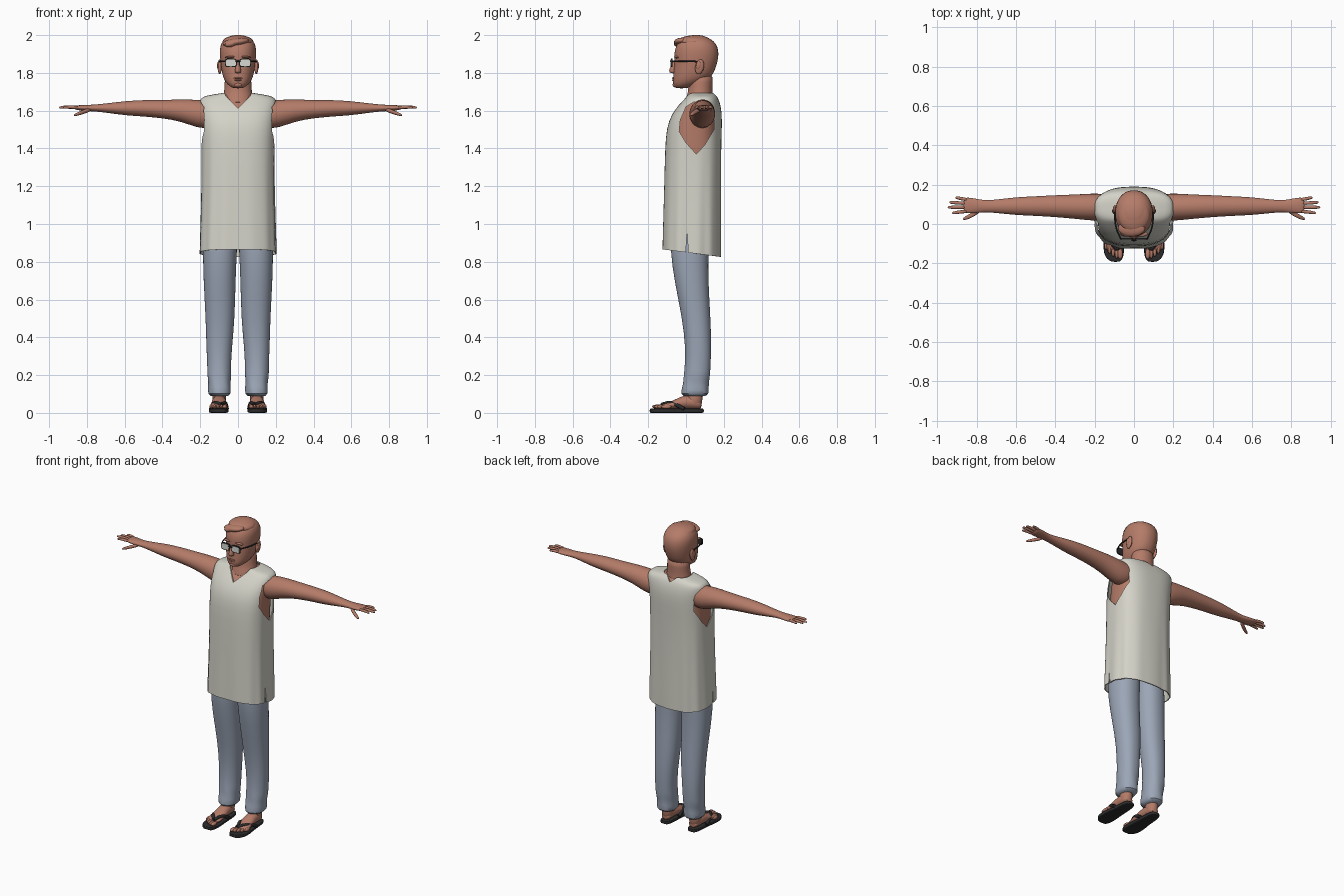
import bpy, bmesh, math
from mathutils import Matrix, Vector

cube = bpy.data.objects.get("Cube")
if cube:
    bpy.data.objects.remove(cube, do_unlink=True)


def material(name, rgb):
    m = bpy.data.materials.new(name)
    m.use_nodes = True
    m.diffuse_color = (*rgb, 1)
    m.node_tree.nodes["Principled BSDF"].inputs["Base Color"].default_value = (*rgb, 1)
    return m


SKIN = material("skin", (0.46, 0.2, 0.14))
SHIRT = material("off_white_cloth", (0.66, 0.65, 0.58))
JEANS = material("pale_blue_denim", (0.33, 0.38, 0.47))
BLACK = material("black_rubber", (0.025, 0.025, 0.027))
LENS = material("pale_lens", (0.68, 0.7, 0.64))


def finish(name, bm, mat):
    bmesh.ops.recalc_face_normals(bm, faces=bm.faces[:])
    me = bpy.data.meshes.new(name)
    bm.to_mesh(me)
    bm.free()
    me.materials.append(mat)
    ob = bpy.data.objects.new(name, me)
    bpy.context.collection.objects.link(ob)
    return ob


def bake(ob, angle=40):
    """Apply modifiers and shade smooth."""
    deps = bpy.context.evaluated_depsgraph_get()
    me = bpy.data.meshes.new_from_object(ob.evaluated_get(deps))
    ob.modifiers.clear()
    ob.data = me
    bpy.ops.object.select_all(action="DESELECT")
    ob.select_set(True)
    bpy.context.view_layer.objects.active = ob
    bpy.ops.object.shade_smooth_by_angle(angle=math.radians(angle))
    return ob


def loft(name, rings, mat, axis="z", power=2.0, seg=24, caps=True, levels=1, ripple=None, done=True):
    """Skin rings (t, u, v, radius_u, radius_v) set along an axis."""
    bm = bmesh.new()
    rows = []
    for t, u, v, ru, rv in rings:
        row = []
        for i in range(seg):
            a = math.tau * i / seg
            c, s = math.cos(a), math.sin(a)
            k = 1 + (ripple(t, a) if ripple else 0)
            p = u + k * ru * math.copysign(abs(c) ** (2 / power), c)
            q = v + k * rv * math.copysign(abs(s) ** (2 / power), s)
            row.append(bm.verts.new({"z": (p, q, t), "x": (t, p, q), "y": (p, t, q)}[axis]))
        rows.append(row)
    for a, b in zip(rows, rows[1:]):
        for i in range(seg):
            j = (i + 1) % seg
            bm.faces.new((a[i], a[j], b[j], b[i]))
    if caps:
        bm.faces.new(rows[0])
        bm.faces.new(rows[-1])
    ob = finish(name, bm, mat)
    if levels:
        ob.modifiers.new("smooth", "SUBSURF").levels = levels
    return bake(ob) if done else ob


def span(rings, inset=0):
    """Turn (z, front, back, half_width) into centred rings."""
    return [(z, 0, (f + b) / 2, w - inset, (b - f) / 2 - inset) for z, f, b, w in rings]


def blob(name, at, size, mat, turn=0, axis="Y"):
    bm = bmesh.new()
    m = Matrix.Translation(at) @ Matrix.Rotation(turn, 4, axis) @ Matrix.Diagonal((*size, 1))
    bmesh.ops.create_uvsphere(bm, u_segments=20, v_segments=12, radius=1, matrix=m)
    return bake(finish(name, bm, mat), 60)


def tube(name, points, radius, mat):
    cu = bpy.data.curves.new(name, "CURVE")
    cu.dimensions = "3D"
    cu.bevel_depth, cu.bevel_resolution, cu.use_fill_caps = radius, 2, True
    sp = cu.splines.new("BEZIER")
    sp.bezier_points.add(len(points) - 1)
    for bp, p in zip(sp.bezier_points, points):
        bp.co = p
        bp.handle_left_type = bp.handle_right_type = "AUTO"
    src = bpy.data.objects.new(name + "_path", cu)
    bpy.context.collection.objects.link(src)
    me = bpy.data.meshes.new_from_object(src.evaluated_get(bpy.context.evaluated_depsgraph_get()))
    bpy.data.objects.remove(src, do_unlink=True)
    me.materials.clear()
    me.materials.append(mat)
    ob = bpy.data.objects.new(name, me)
    bpy.context.collection.objects.link(ob)
    return bake(ob, 50)


def cut(target, outline, start, end, axis):
    """Subtract a prism whose outline lies across the given axis."""
    bm = bmesh.new()
    vs = [bm.verts.new((start, p, q) if axis == "x" else (p, start, q)) for p, q in outline]
    face = bm.faces.new(vs)
    new = bmesh.ops.extrude_face_region(bm, geom=[face])["geom"]
    move = Vector((end - start, 0, 0) if axis == "x" else (0, end - start, 0))
    bmesh.ops.translate(bm, vec=move, verts=[g for g in new if isinstance(g, bmesh.types.BMVert)])
    cutter = finish("cutter", bm, SHIRT)
    cutter.hide_render = True
    mod = target.modifiers.new("cut", "BOOLEAN")
    mod.operation, mod.object, mod.solver = "DIFFERENCE", cutter, "EXACT"
    bake(target)
    bpy.data.objects.remove(cutter, do_unlink=True)


# Shirt: thin draped shell with neck, arm and side openings
body = [(0.85, -0.122, 0.182, 0.2), (0.95, -0.12, 0.182, 0.197), (1.2, -0.113, 0.181, 0.19),
        (1.4, -0.108, 0.183, 0.19), (1.51, -0.1, 0.187, 0.193), (1.58, -0.073, 0.187, 0.197),
        (1.63, -0.035, 0.18, 0.2), (1.663, -0.003, 0.168, 0.199), (1.677, 0.008, 0.158, 0.17),
        (1.69, 0.015, 0.145, 0.085)]


def folds(z, a):
    return 0.022 * max(0, (1.5 - z) / 0.65) * math.sin(13 * a) * (0.6 + 0.4 * math.cos(3 * a))


shirt = loft("shirt", span(body), SHIRT, power=2.7, seg=64, caps=False, ripple=folds, done=False)
for v in shirt.data.vertices:
    if v.co.z < 0.86:
        v.co.z -= 0.13 * v.co.y
solid = shirt.modifiers.new("cloth", "SOLIDIFY")
solid.thickness, solid.offset = 0.006, 0
bake(shirt)
armhole = [(0.055, 1.37), (0.0, 1.43), (-0.036, 1.49), (-0.03, 1.55), (0.0, 1.62), (0.04, 1.645),
           (0.12, 1.645), (0.15, 1.6), (0.148, 1.5), (0.1, 1.42)]
slit = [(-0.004, 0.8), (0.014, 0.8), (0.006, 0.96)]
for s in (1, -1):
    cut(shirt, armhole, s * 0.11, s * 0.3, "x")
    cut(shirt, slit, s * 0.11, s * 0.3, "x")
cut(shirt, [(-0.078, 1.72), (0.078, 1.72), (0.066, 1.68), (0, 1.613), (-0.066, 1.68)], -0.3, 0.07, "y")
cut(shirt, [(-0.07, 1.72), (0.07, 1.72), (0, 1.662)], 0.07, 0.3, "y")

# Bare torso and neck
loft("torso", span(body[2:], 0.016), SKIN, power=2.6, seg=40)
loft("neck", span([(1.62, -0.02, 0.15, 0.09), (1.67, 0.0, 0.145, 0.082), (1.7, 0.012, 0.14, 0.073),
                   (1.75, 0.012, 0.142, 0.071), (1.8, 0.02, 0.145, 0.07)]), SKIN)

# Head
loft("head", span([(1.718, -0.05, 0.0, 0.022), (1.727, -0.064, 0.035, 0.042), (1.748, -0.07, 0.09, 0.065),
                   (1.78, -0.068, 0.138, 0.081), (1.82, -0.065, 0.155, 0.088), (1.86, -0.06, 0.168, 0.093),
                   (1.9, -0.064, 0.174, 0.097), (1.94, -0.055, 0.168, 0.096), (1.97, -0.035, 0.147, 0.082),
                   (1.99, -0.005, 0.11, 0.057), (2.001, 0.025, 0.08, 0.025)]), SKIN, power=2.15, seg=32)
loft("nose", [(1.797, 0, -0.066, 0.013, 0.016), (1.808, 0, -0.07, 0.019, 0.024),
              (1.835, 0, -0.066, 0.011, 0.016), (1.868, 0, -0.058, 0.009, 0.008)], SKIN, seg=12)
blob("upper_lip", (0, -0.066, 1.772), (0.024, 0.009, 0.004), SKIN)
blob("lower_lip", (0, -0.064, 1.762), (0.02, 0.01, 0.005), SKIN)
blob("chin", (0, -0.055, 1.737), (0.022, 0.016, 0.014), SKIN)
blob("hair_quiff", (-0.012, -0.022, 1.963), (0.07, 0.042, 0.021), SKIN, -0.15)
blob("hair_curl", (-0.035, -0.042, 1.955), (0.035, 0.022, 0.017), SKIN, -0.3)
blob("hair_top", (0, 0.045, 1.965), (0.082, 0.09, 0.034), SKIN)

# Glasses
tube("glasses_bridge", [(-0.014, -0.08, 1.86), (0, -0.082, 1.863), (0.014, -0.08, 1.86)], 0.004, BLACK)

for s, side in ((1, "left_"), (-1, "right_")):
    blob(side + "ear", (s * 0.097, 0.072, 1.832), (0.011, 0.023, 0.04), SKIN, -0.2, "X")
    blob(side + "ear_hollow", (s * 0.105, 0.066, 1.838), (0.006, 0.012, 0.022), SKIN, -0.2, "X")
    blob(side + "brow", (s * 0.04, -0.05, 1.884), (0.03, 0.014, 0.006), SKIN, s * 0.1)
    loft(side + "lens_frame", [(y, s * 0.038, 1.853, 0.032, 0.023) for y in (-0.079, -0.071)],
         BLACK, "y", 4, levels=0)
    loft(side + "lens", [(y, s * 0.038, 1.853, 0.027, 0.018) for y in (-0.081, -0.078)],
         LENS, "y", 4, levels=0)
    tube(side + "temple", [(s * 0.068, -0.074, 1.862), (s * 0.09, -0.02, 1.862),
                           (s * 0.1, 0.06, 1.86)], 0.004, BLACK)

    # Arm running into the palm
    arm = [(0.1, 0.085, 1.585, 0.06, 0.06), (0.16, 0.086, 1.58, 0.068, 0.072), (0.21, 0.086, 1.582, 0.07, 0.076),
           (0.3, 0.088, 1.602, 0.062, 0.059), (0.4, 0.091, 1.608, 0.056, 0.048), (0.5, 0.091, 1.613, 0.05, 0.044),
           (0.6, 0.091, 1.613, 0.046, 0.038), (0.7, 0.09, 1.614, 0.034, 0.024), (0.76, 0.09, 1.614, 0.029, 0.018),
           (0.81, 0.093, 1.614, 0.038, 0.016), (0.85, 0.095, 1.616, 0.041, 0.013), (0.868, 0.095, 1.616, 0.036, 0.009)]
    loft(side + "arm", [(s * x, *r) for x, *r in arm], SKIN, "x")
    for name, root, tip, reach in (("index", 0.065, 0.056, 0.925), ("middle", 0.085, 0.085, 0.947),
                                   ("ring", 0.105, 0.11, 0.938), ("little", 0.123, 0.134, 0.908)):
        finger = [(0.84, root, 1.616, 0.01, 0.01), (reach - 0.03, (root + tip) / 2, 1.62, 0.009, 0.009),
                  (reach - 0.008, tip, 1.617, 0.008, 0.007), (reach, tip, 1.616, 0.004, 0.004)]
        loft(side + name + "_finger", [(s * x, *r) for x, *r in finger], SKIN, "x", seg=10)
    thumb = [(0.775, 0.077, 1.608, 0.014, 0.012), (0.815, 0.05, 1.595, 0.014, 0.012),
             (0.85, 0.032, 1.582, 0.012, 0.01), (0.87, 0.025, 1.575, 0.005, 0.005)]
    loft(side + "thumb", [(s * x, *r) for x, *r in thumb], SKIN, "x", seg=10)

    # Trouser leg, creased near the cuff
    leg = [(1.0, 0.092, 0.02, 0.093, 0.105), (0.85, 0.096, 0.018, 0.09, 0.1), (0.7, 0.098, 0.028, 0.085, 0.09),
           (0.5, 0.094, 0.055, 0.077, 0.075), (0.35, 0.1, 0.066, 0.068, 0.069), (0.24, 0.1, 0.062, 0.062, 0.068),
           (0.2, 0.1, 0.058, 0.064, 0.07), (0.16, 0.098, 0.052, 0.058, 0.067), (0.12, 0.098, 0.048, 0.061, 0.073),
           (0.082, 0.098, 0.046, 0.058, 0.074)]
    loft(side + "trouser_leg", [(z, s * x, *r) for z, x, *r in leg], JEANS, power=2.2, seg=32,
         ripple=lambda z, a: 0.03 * max(0, 0.4 - z) * 3 * math.sin(5 * a + 40 * z))

    # Foot and flip-flop
    loft(side + "ankle", [(0.03, s * 0.1, 0.045, 0.036, 0.042), (0.07, s * 0.1, 0.042, 0.036, 0.043),
                          (0.14, s * 0.1, 0.05, 0.036, 0.045)], SKIN)
    foot = [(0.085, 0.1, 0.04, 0.026, 0.018), (0.05, 0.1, 0.055, 0.036, 0.035), (0.0, 0.1, 0.06, 0.037, 0.039),
            (-0.05, 0.1, 0.047, 0.041, 0.027), (-0.1, 0.102, 0.036, 0.046, 0.016), (-0.14, 0.104, 0.031, 0.043, 0.01)]
    loft(side + "foot", [(y, s * x, *r) for y, x, *r in foot], SKIN, "y")
    for i in range(5):
        blob(f"{side}toe_{i + 1}", (s * (0.07 + 0.018 * i), -0.152 + 0.006 * i * i / 2, 0.033),
             (0.013 if i == 0 else 0.009, 0.027, 0.011), SKIN)
    sole = [(0.096, 0.1, 0.018), (0.08, 0.1, 0.034), (0.03, 0.1, 0.04), (-0.03, 0.101, 0.042),
            (-0.1, 0.104, 0.053), (-0.15, 0.102, 0.052), (-0.18, 0.098, 0.039), (-0.193, 0.093, 0.02)]
    loft(side + "sole", [(y, s * x, 0.0115, w, 0.0115) for y, x, w in sole], BLACK, "y", 6)
    post = (s * 0.086, -0.128, 0.045)
    tube(side + "toe_post", [(s * 0.086, -0.135, 0.02), post], 0.006, BLACK)
    tube(side + "inner_strap", [post, (s * 0.068, -0.075, 0.053), (s * 0.058, -0.01, 0.022)], 0.01, BLACK)
    tube(side + "outer_strap", [post, (s * 0.125, -0.08, 0.052), (s * 0.144, -0.01, 0.022)], 0.01, BLACK)
